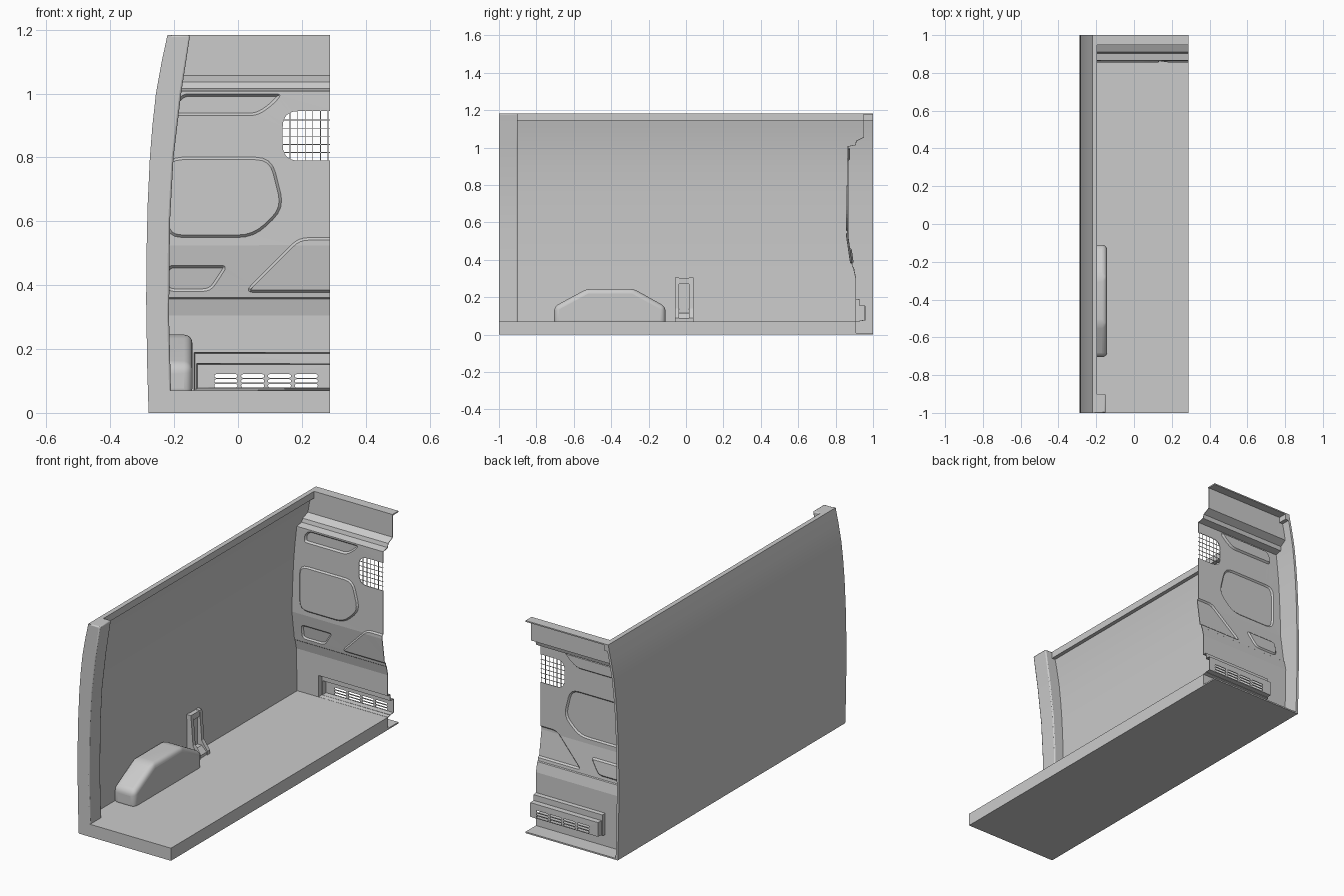
import bpy, bmesh
from mathutils import Vector

if "Cube" in bpy.data.objects:
    bpy.data.objects.remove(bpy.data.objects["Cube"])

TOP, RIGHT = 1.183, 0.2875


def finish(name, bm, bevel=0, segs=3, smooth=True):
    bmesh.ops.recalc_face_normals(bm, faces=bm.faces[:])
    me = bpy.data.meshes.new(name)
    bm.to_mesh(me)
    bm.free()
    ob = bpy.data.objects.new(name, me)
    bpy.context.collection.objects.link(ob)
    if bevel:
        m = ob.modifiers.new("bevel", 'BEVEL')
        m.width, m.segments, m.limit_method, m.angle_limit = bevel, segs, 'ANGLE', 0.4
    if smooth:
        bpy.ops.object.select_all(action='DESELECT')
        ob.select_set(True)
        bpy.context.view_layer.objects.active = ob
        bpy.ops.object.shade_smooth_by_angle(angle=0.5)
    return ob


def add_prism(bm, pts, axis, a, b):
    """Closed profile extruded along x (pts are y,z) or y (pts are x,z)."""
    co = (lambda p, t: (t, p[0], p[1])) if axis == 'x' else (lambda p, t: (p[0], t, p[1]))
    A = [bm.verts.new(co(p, a)) for p in pts]
    B = [bm.verts.new(co(p, b)) for p in pts]
    n = len(pts)
    for i in range(n):
        bm.faces.new((A[i], A[(i + 1) % n], B[(i + 1) % n], B[i]))
    bm.faces.new(A)
    bm.faces.new(B[::-1])


def prism(name, pts, axis, a, b, **kw):
    bm = bmesh.new()
    add_prism(bm, pts, axis, a, b)
    return finish(name, bm, **kw)


def rect(x0, z0, x1, z1):
    return [(x0, z0), (x1, z0), (x1, z1), (x0, z1)]


def lerp(table, z):
    for (z0, v0), (z1, v1) in zip(table, table[1:]):
        if z <= z1:
            return v0 + (v1 - v0) * (z - z0) / (z1 - z0)
    return table[-1][1]


def round_corners(pts, r, n=5):
    """Replace each corner with a small quadratic arc."""
    out = []
    for i, p in enumerate(pts):
        p = Vector(p)
        a, b = Vector(pts[i - 1]) - p, Vector(pts[(i + 1) % len(pts)]) - p
        k = min(r, a.length * .45, b.length * .45)
        s, e = p + a.normalized() * k, p + b.normalized() * k
        for j in range(n):
            t = j / (n - 1)
            out.append(tuple(s * (1 - t) ** 2 + p * 2 * t * (1 - t) + e * t * t))
    return out


def inset(pts, d):
    """Shrink a counter-clockwise outline by d."""
    out = []
    for i, p in enumerate(pts):
        p = Vector(p)
        a = (p - Vector(pts[i - 1])).normalized()
        b = (Vector(pts[(i + 1) % len(pts)]) - p).normalized()
        na, nb = Vector((-a.y, a.x)), Vector((-b.y, b.x))
        m = (na + nb).normalized()
        out.append(tuple(p + m * d / max(.4, m.dot(na))))
    return out


# Side wall, curved outward in the middle
outer = [(0, -.28), (.15, -.2845), (.35, -.2875), (.5, -.2865), (.65, -.283),
         (.8, -.276), (.9, -.268), (1.0, -.257), (1.1, -.239), (TOP, -.221)]
inner = [(.07, -.21), (.3, -.216), (.6, -.213), (.8, -.202), (1.0, -.178), (TOP, -.15)]
skin = [(x, z) for z, x in outer]
prism("side_wall", skin + [(x + .013, z) for x, z in skin[::-1]], 'y', -1, 1)

# Rear door pillar and roof rail
low = [p for p in skin if p[1] > .07]
prism("door_pillar", [(-.281, .05)] + low + [(x, z) for z, x in inner[::-1]] + [(-.21, .05)],
      'y', -1, -.9, bevel=.006, segs=2)
prism("roof_rail", [(-.226, 1.145), (-.195, 1.145), (-.195, TOP), (-.221, TOP)], 'y', -.95, 1, smooth=False)

# Floor slab and its front lip
prism("floor", rect(-.28, 0, RIGHT, .07), 'y', -1, .907, smooth=False)
prism("floor_lip", rect(-.28, 0, RIGHT, .008), 'y', .9, 1, smooth=False)
prism("roof_lip", rect(-.221, TOP - .007, RIGHT, TOP), 'y', .947, 1, smooth=False)

# Wheel arch
prism("wheel_arch", [(-.705, .05), (-.705, .15), (-.53, .245), (-.28, .245), (-.11, .15), (-.11, .05)],
      'x', -.275, -.143, bevel=.026, segs=5)

# Wall bracket: two flared cheeks joined by plates
bm = bmesh.new()
cheek = [(-.275, .06), (-.2, .06), (-.2, .09), (-.235, .14), (-.248, .305), (-.275, .305)]
for y in (-.06, .017):
    add_prism(bm, cheek, 'y', y, y + .022)
add_prism(bm, rect(-.275, .27, -.25, .303), 'y', -.04, .02)
add_prism(bm, [(-.275, .06), (-.205, .06), (-.205, .085), (-.235, .115), (-.275, .115)], 'y', -.04, .02)
add_prism(bm, rect(-.275, .1, -.262, .28), 'y', -.04, .02)
finish("wall_bracket", bm, smooth=False)

# Bulkhead: outline with holes and pressed panels, then bent to its side profile
profile = [(0, .907), (.305, .907), (.358, .895), (.362, .89), (.525, .866), (1.006, .866),
           (1.014, .905), (1.035, .911), (1.055, .95), (TOP, .95)]
bm = bmesh.new()


def loop(pts, y):
    vs = [bm.verts.new((x, y, z)) for x, z in pts]
    return vs, [bm.edges.new((vs[i - 1], vs[i])) for i in range(len(vs))]


def fill(edges):
    bmesh.ops.triangle_fill(bm, use_beauty=True, use_dissolve=False, edges=edges, normal=(0, -1, 0))


def press(pts, y, depth, d=.008, holes=(), inner_pts=None):
    """Pressed panel; returns the outer edges, which bound the hole around it."""
    vo, eo = loop(pts, y)
    vi, ei = loop(inner_pts or inset(pts, d), y + depth)
    for i in range(len(vo)):
        bm.faces.new((vo[i - 1], vo[i], vi[i], vi[i - 1]))
    fill(ei + [e for h in holes for e in h])
    return eo


slots = []
for cx in (-.038, .046, .13, .214):
    for cz in (.085, .1, .1155):
        s = round_corners(rect(cx - .036, cz - .0055, cx + .036, cz + .0055), .005, 3)
        slots.append(loop(s, .05)[1])
vent = press(rect(-.13, .0745, .34, .155), .022, .028, .002, slots)
step = press(rect(-.138, .07, .35, .19), 0, .022, .003, [vent])

edge = [(x + .008, z) for x, z in skin]
border = loop([(.37, 0), (.37, TOP)] + edge[::-1], 0)[1]
window_hole = loop(round_corners(rect(.14, .79, .36, .945), .05, 7), 0)[1]
upper = round_corners([(-.2, .93), (.06, .93), (.105, .96), (.142, 1.0), (-.17, 1.0), (-.195, .975)], .03)
middle = round_corners([(-.225, .55), (.05, .55), (.145, .64), (.105, .8), (-.225, .8)], .05)
small = round_corners([(-.225, .38), (-.085, .38), (-.03, .463), (-.225, .463)], .025)
corner = round_corners([(.02, .378), (.36, .378), (.36, .548), (.19, .548)], .03)
fill(border + window_hole + step + press(upper, 0, .01) + press(middle, 0, -.008)
     + press(small, 0, .008) + press(corner, 0, -.008))


def cut(co, no, clear=False):
    bmesh.ops.bisect_plane(bm, geom=bm.verts[:] + bm.edges[:] + bm.faces[:], dist=1e-6,
                           plane_co=co, plane_no=no, clear_outer=clear)


cut((RIGHT, 0, 0), (1, 0, 0), True)
for z, _ in profile[1:-1]:
    cut((0, 0, z), (0, 0, 1))
for v in bm.verts:
    v.co.y += lerp(profile, v.co.z)
sheet = finish("bulkhead", bm, smooth=False)
m = sheet.modifiers.new("thickness", 'SOLIDIFY')
m.thickness, m.offset = .004, 0

# Window wire grid
bm = bmesh.new()
for i in range(6):
    x = .163 + i * .0238
    add_prism(bm, rect(x - .0012, .785, x + .0012, .95), 'y', .8655, .868)
for i in range(5):
    z = .815 + i * .0255
    add_prism(bm, rect(.138, z - .0012, RIGHT, z + .0012), 'y', .864, .8665)
finish("window_grid", bm, smooth=False)
